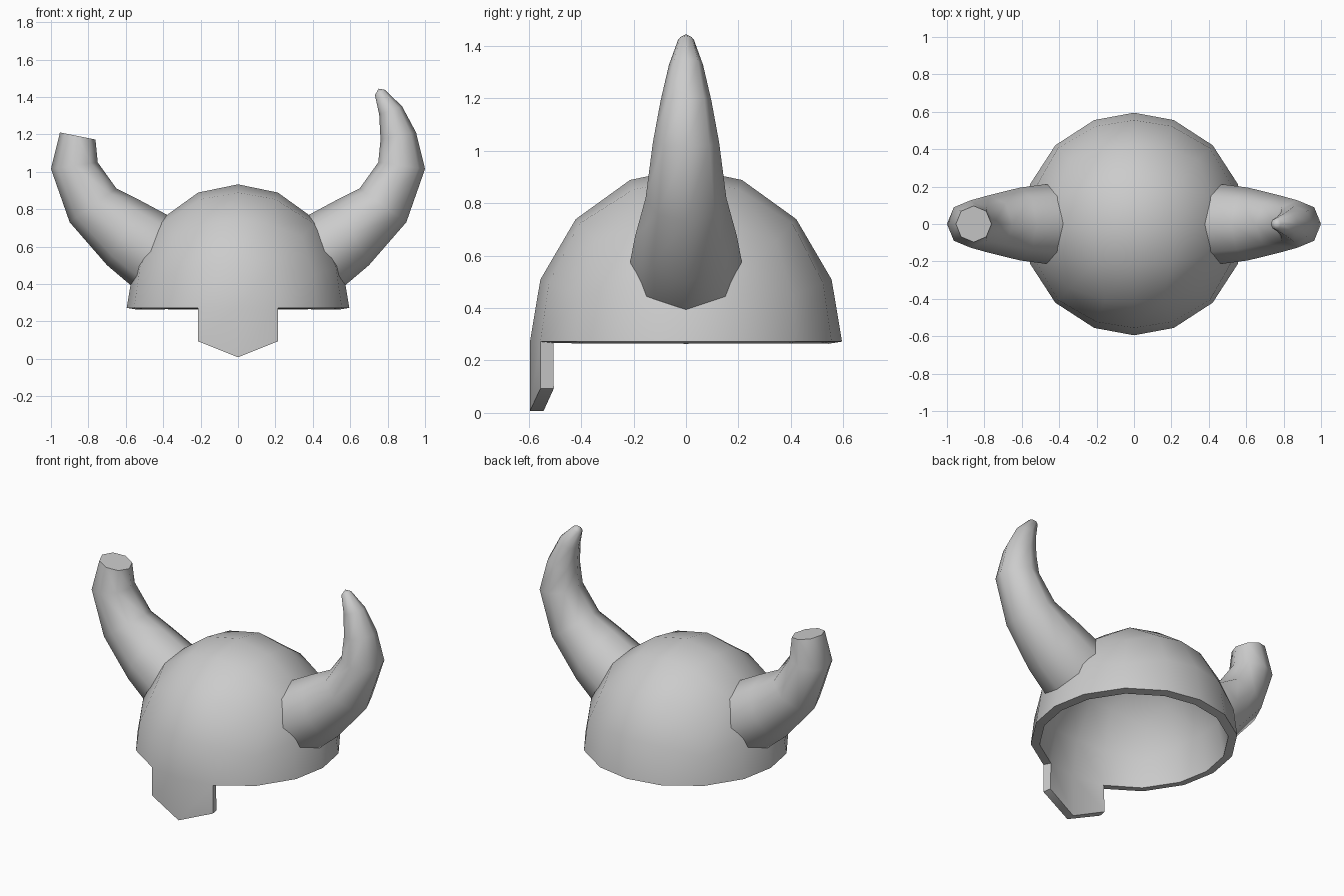
import bpy, bmesh, math
from mathutils import Vector

if "Cube" in bpy.data.objects:
    bpy.data.objects.remove(bpy.data.objects["Cube"])

R, RIM, STRETCH = 0.595, 0.272, 1.11


def finish(name, bm):
    bmesh.ops.recalc_face_normals(bm, faces=bm.faces)
    me = bpy.data.meshes.new(name)
    bm.to_mesh(me)
    bm.free()
    ob = bpy.data.objects.new(name, me)
    bpy.context.collection.objects.link(ob)
    bpy.ops.object.select_all(action='DESELECT')
    ob.select_set(True)
    bpy.context.view_layer.objects.active = ob
    return ob


# Dome: upper half of a quad sphere, five grid lines per cube side
bm = bmesh.new()
T = [-1, -math.tan(math.radians(21)), 0, math.tan(math.radians(21)), 1]
sides = [((1, 0, 0), (0, 1, 0), (0, 0, 1)), ((-1, 0, 0), (0, -1, 0), (0, 0, 1)),
         ((0, 1, 0), (-1, 0, 0), (0, 0, 1)), ((0, -1, 0), (1, 0, 0), (0, 0, 1)),
         ((0, 0, 1), (1, 0, 0), (0, 1, 0))]
for n, u, v in [tuple(map(Vector, s)) for s in sides]:
    rows = range(5) if n.z else range(2, 5)
    grid = []
    for j in rows:
        line = []
        for i in range(5):
            p = (n + u * T[i] + v * T[j]).normalized() * R
            line.append(bm.verts.new((p.x, p.y, p.z * STRETCH + RIM)))
        grid.append(line)
    for a, b in zip(grid, grid[1:]):
        for i in range(4):
            bm.faces.new((a[i], a[i + 1], b[i + 1], b[i]))
bmesh.ops.remove_doubles(bm, verts=bm.verts, dist=0.001)

# Nose guard: the two front rim edges pulled down to a point
front = [e for e in bm.edges if e.is_boundary
         and all(v.co.y < -0.5 and abs(v.co.x) < 0.25 for v in e.verts)]
new = bmesh.ops.extrude_edge_only(bm, edges=front)['geom']
for v in new:
    if isinstance(v, bmesh.types.BMVert):
        v.co.z = 0.008 if abs(v.co.x) < 0.05 else 0.093
helmet = finish("helmet_shell", bm)
wall = helmet.modifiers.new("wall", 'SOLIDIFY')
wall.thickness = 0.052
wall.offset = -1
bpy.ops.object.modifier_apply(modifier="wall")
bpy.ops.object.shade_smooth_by_angle(angle=math.radians(50))

# Horn outline: (inner x, z, outer x, z) for each octagonal ring
RINGS = [(0.355, 0.755, 0.545, 0.375), (0.38, 0.77, 0.57, 0.39),
         (0.52, 0.845, 0.70, 0.50), (0.65, 0.91, 0.90, 0.73),
         (0.75, 1.05, 1.0, 1.015), (0.762, 1.172, 0.952, 1.21),
         (0.755, 1.305, 0.877, 1.35), (0.732, 1.41, 0.785, 1.438)]


def horn(name, side, rings, tip=None):
    bm = bmesh.new()
    loops = []
    for xi, zi, xo, zo in rings:
        a, b = Vector((xi * side, 0, zi)), Vector((xo * side, 0, zo))
        c, h = (a + b) / 2, (b - a) / 2
        loops.append([bm.verts.new(c + h * math.cos(k * math.pi / 4)
                      + Vector((0, h.length * math.sin(k * math.pi / 4), 0)))
                      for k in range(8)])
    for a, b in zip(loops, loops[1:]):
        for k in range(8):
            bm.faces.new((a[k], a[(k + 1) % 8], b[(k + 1) % 8], b[k]))
    end = loops[-1]
    if tip:
        t = bm.verts.new((tip[0] * side, 0, tip[1]))
        for k in range(8):
            bm.faces.new((end[k], end[(k + 1) % 8], t))
    else:
        bm.faces.new(end)
    finish(name, bm)
    bpy.ops.object.shade_smooth_by_angle(angle=math.radians(60))


# Whole horn on the right, broken-off horn on the left
horn("whole_horn", 1, RINGS, tip=(0.752, 1.444))
horn("broken_horn", -1, RINGS[:6])
